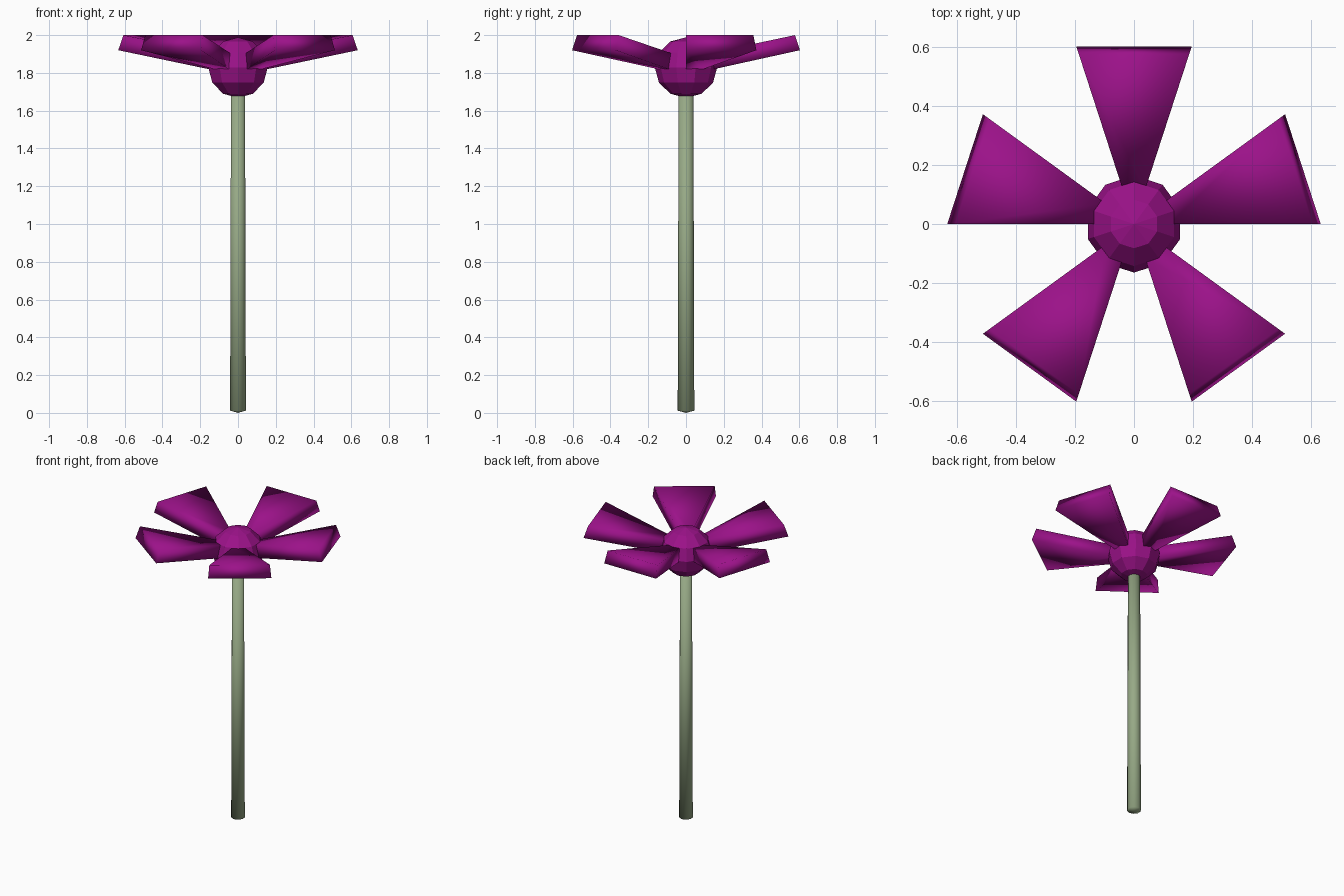
import bpy, bmesh, math
from mathutils import Matrix

if "Cube" in bpy.data.objects:
    bpy.data.objects.remove(bpy.data.objects["Cube"])


def material(name, rgb):
    m = bpy.data.materials.new(name)
    m.diffuse_color = (*rgb, 1)
    m.use_nodes = True
    m.node_tree.nodes["Principled BSDF"].inputs["Base Color"].default_value = m.diffuse_color
    return m


def finish(bm, name, mat, smooth):
    bmesh.ops.recalc_face_normals(bm, faces=bm.faces)
    for f in bm.faces:
        f.smooth = smooth
    me = bpy.data.meshes.new(name)
    bm.to_mesh(me)
    bm.free()
    me.materials.append(mat)
    ob = bpy.data.objects.new(name, me)
    bpy.context.collection.objects.link(ob)
    return ob


purple = material("petal_purple", (0.33, 0.006, 0.25))
green = material("stem_green", (0.31, 0.40, 0.24))

# Stem: slim tapered tube with a slightly pointed foot
bm = bmesh.new()
bmesh.ops.create_cone(bm, cap_ends=True, segments=10, radius1=0.044, radius2=0.039,
                      depth=1.69, matrix=Matrix.Translation((0, 0, 0.857)))
foot = min(bm.faces, key=lambda f: f.calc_center_median().z)
tip = bmesh.ops.poke(bm, faces=[foot])["verts"][0]
tip.co.z = 0
finish(bm, "stem", green, True)

# Flower centre: faceted ball
bm = bmesh.new()
bmesh.ops.create_uvsphere(bm, u_segments=10, v_segments=6, radius=1,
                          matrix=Matrix.Translation((0, 0, 1.828)) @ Matrix.Diagonal((0.165, 0.165, 0.16, 1)))
finish(bm, "flower_center", purple, False)

# Petals: thick wedges that rise outward; profile is (radius, height)
profile = [(0.135, 1.817), (0.603, 1.92), (0.577, 2.0), (0.115, 1.902)]
spread = math.tan(math.radians(18))
for i in range(5):
    bm = bmesh.new()
    left = [bm.verts.new((-r * spread, r, z)) for r, z in profile]
    right = [bm.verts.new((r * spread, r, z)) for r, z in profile]
    bm.faces.new(left)
    bm.faces.new(right[::-1])
    for a in range(4):
        b = (a + 1) % 4
        bm.faces.new((left[a], right[a], right[b], left[b]))
    bm.transform(Matrix.Rotation(math.radians(72 * i), 4, 'Z'))
    finish(bm, f"petal_{i + 1}", purple, True)
